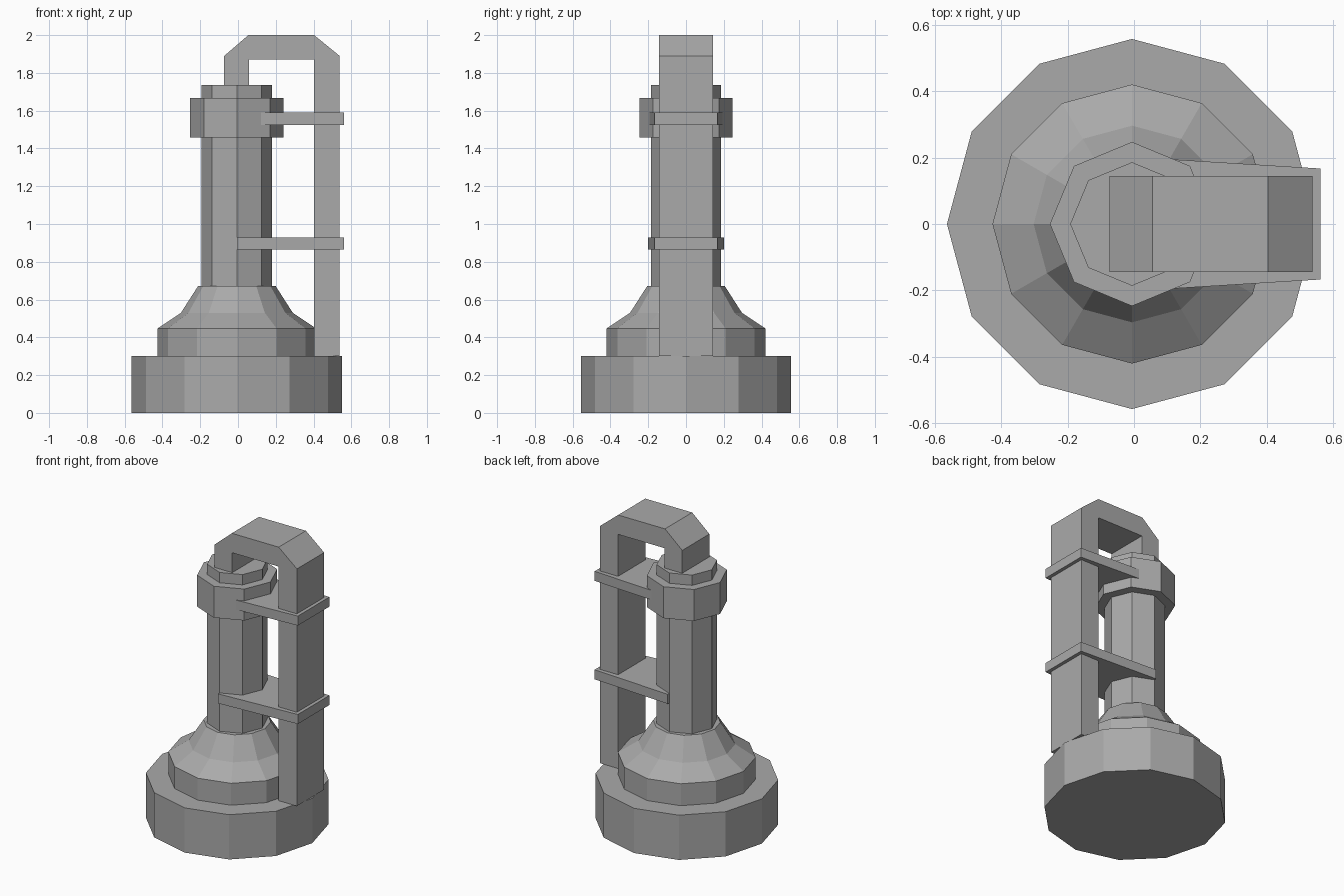
import bpy, bmesh, math

cube = bpy.data.objects.get("Cube")
if cube:
    bpy.data.objects.remove(cube, do_unlink=True)

grey = bpy.data.materials.new("plain grey")
grey.use_nodes = True
colour = (0.4, 0.4, 0.4, 1)
grey.diffuse_color = colour
grey.node_tree.nodes["Principled BSDF"].inputs["Base Color"].default_value = colour

AXIS_X = -0.006  # shared axis of the turned parts


def finish(name, bm):
    bmesh.ops.recalc_face_normals(bm, faces=bm.faces)
    mesh = bpy.data.meshes.new(name)
    bm.to_mesh(mesh)
    bm.free()
    mesh.materials.append(grey)
    obj = bpy.data.objects.new(name, mesh)
    bpy.context.collection.objects.link(obj)
    return obj


def turned(name, sides, profile):
    """Faceted solid from (radius, height) pairs, capped at both ends."""
    bm = bmesh.new()
    rings = []
    for r, z in profile:
        angles = [2 * math.pi * i / sides for i in range(sides)]
        rings.append([bm.verts.new((AXIS_X + r * math.cos(a), r * math.sin(a), z))
                      for a in angles])
    for low, high in zip(rings, rings[1:]):
        for i in range(sides):
            j = (i + 1) % sides
            bm.faces.new((low[i], low[j], high[j], high[i]))
    bm.faces.new(rings[0][::-1])
    bm.faces.new(rings[-1])
    return finish(name, bm)


def extruded(name, points, direction):
    """Flat outline pushed along a direction into a solid."""
    bm = bmesh.new()
    face = bm.faces.new([bm.verts.new(p) for p in points])
    result = bmesh.ops.extrude_face_region(bm, geom=[face])
    verts = [g for g in result["geom"] if isinstance(g, bmesh.types.BMVert)]
    bmesh.ops.translate(bm, verts=verts, vec=direction)
    return finish(name, bm)


# Foot, flared collar and column
turned("base", 12, [(0.557, 0), (0.557, 0.3)])
turned("flared_collar", 12, [(0.42, 0.3), (0.42, 0.447), (0.296, 0.53), (0.205, 0.672)])
turned("column", 8, [(0.186, 0.66), (0.186, 1.737)])
turned("top_ring", 8, [(0.247, 1.457), (0.247, 1.668)])

# Square bent pipe from the column top down to the base
outline = [(-0.073, 1.73), (-0.073, 1.89), (0.055, 2.0), (0.403, 2.0), (0.538, 1.89),
           (0.538, 0.3), (0.403, 0.3), (0.403, 1.87), (0.058, 1.87), (0.058, 1.73)]
extruded("bent_pipe", [(x, -0.144, z) for x, z in outline], (0, 0.288, 0))

# Tapered plates tying the pipe to the column
for name, z in (("lower_bracket", 0.865), ("upper_bracket", 1.525)):
    plate = [(-0.006, -0.202), (0.561, -0.167), (0.561, 0.167), (-0.006, 0.202)]
    extruded(name, [(x, y, z) for x, y in plate], (0, 0, 0.064))
